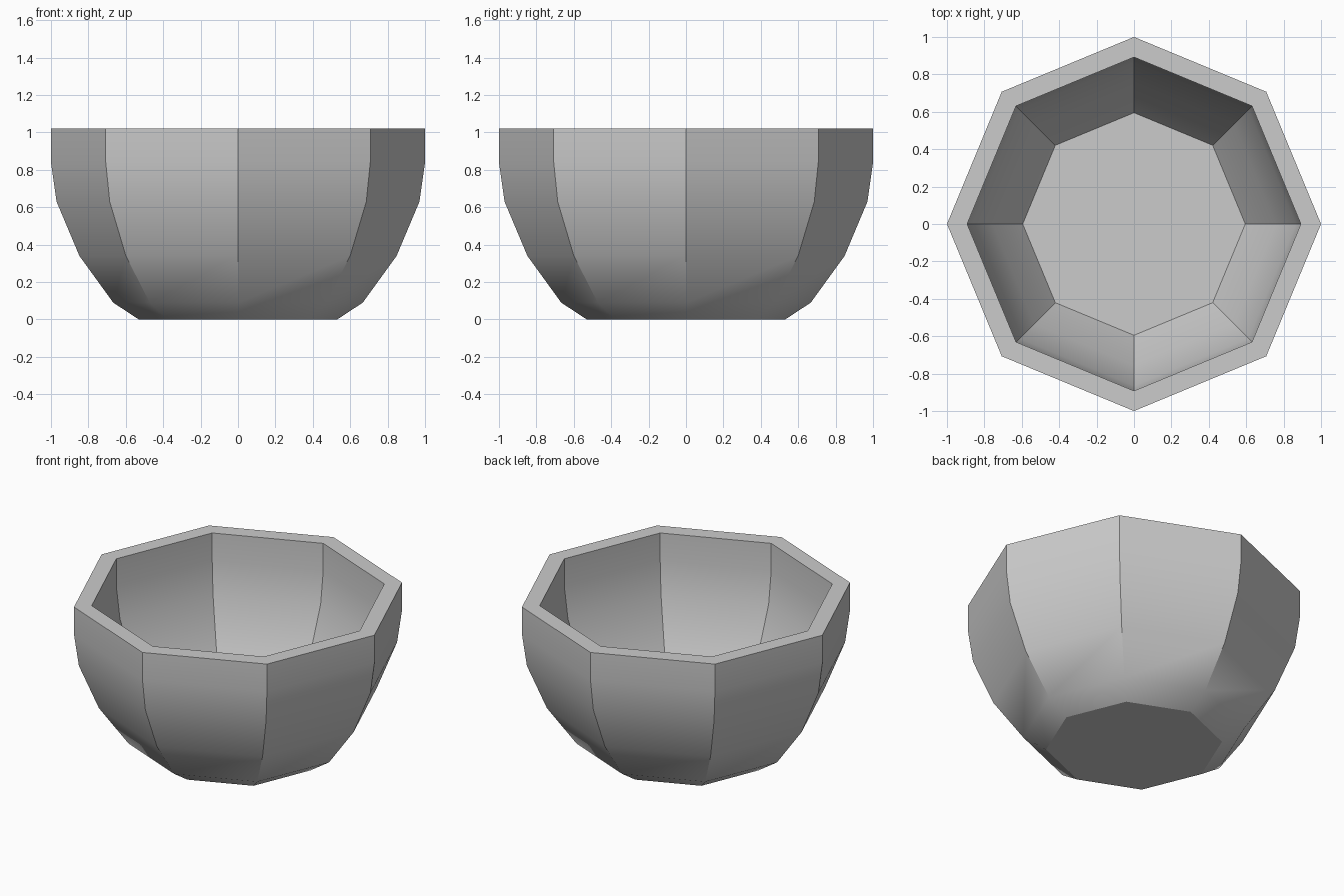
import bpy, bmesh
from math import cos, sin, radians, pi

if "Cube" in bpy.data.objects:
    bpy.data.objects.remove(bpy.data.objects["Cube"])

SIDES = 8
WALL = 0.892  # inner wall is the outer wall scaled towards the axis

# Profile from foot to rim (radius, height), then down the inside to the floor
outer = [(0.53, 0), (0.667, 0.09), (0.848, 0.34), (0.97, 0.63), (1.0, 0.84), (1.0, 1.022)]
inner = [(r * WALL, z) for r, z in reversed(outer[1:])]


def ring(bm, r, z):
    return [bm.verts.new((r * cos(2 * pi * i / SIDES), r * sin(2 * pi * i / SIDES), z))
            for i in range(SIDES)]


# Bowl: eight-sided lathe with flat base and flat inner floor
bm = bmesh.new()
rings = [ring(bm, r, z) for r, z in outer + inner]
for a, b in zip(rings, rings[1:]):
    for i in range(SIDES):
        j = (i + 1) % SIDES
        bm.faces.new((a[i], a[j], b[j], b[i]))
bm.faces.new(rings[0][::-1])
bm.faces.new(rings[-1])
bmesh.ops.recalc_face_normals(bm, faces=bm.faces)

mesh = bpy.data.meshes.new("bowl")
bm.to_mesh(mesh)
bm.free()
bowl = bpy.data.objects.new("bowl", mesh)
bpy.context.collection.objects.link(bowl)

# Smooth the curved profile, keep the corners sharp
bpy.context.view_layer.objects.active = bowl
bowl.select_set(True)
bpy.ops.object.shade_smooth_by_angle(angle=radians(30))
